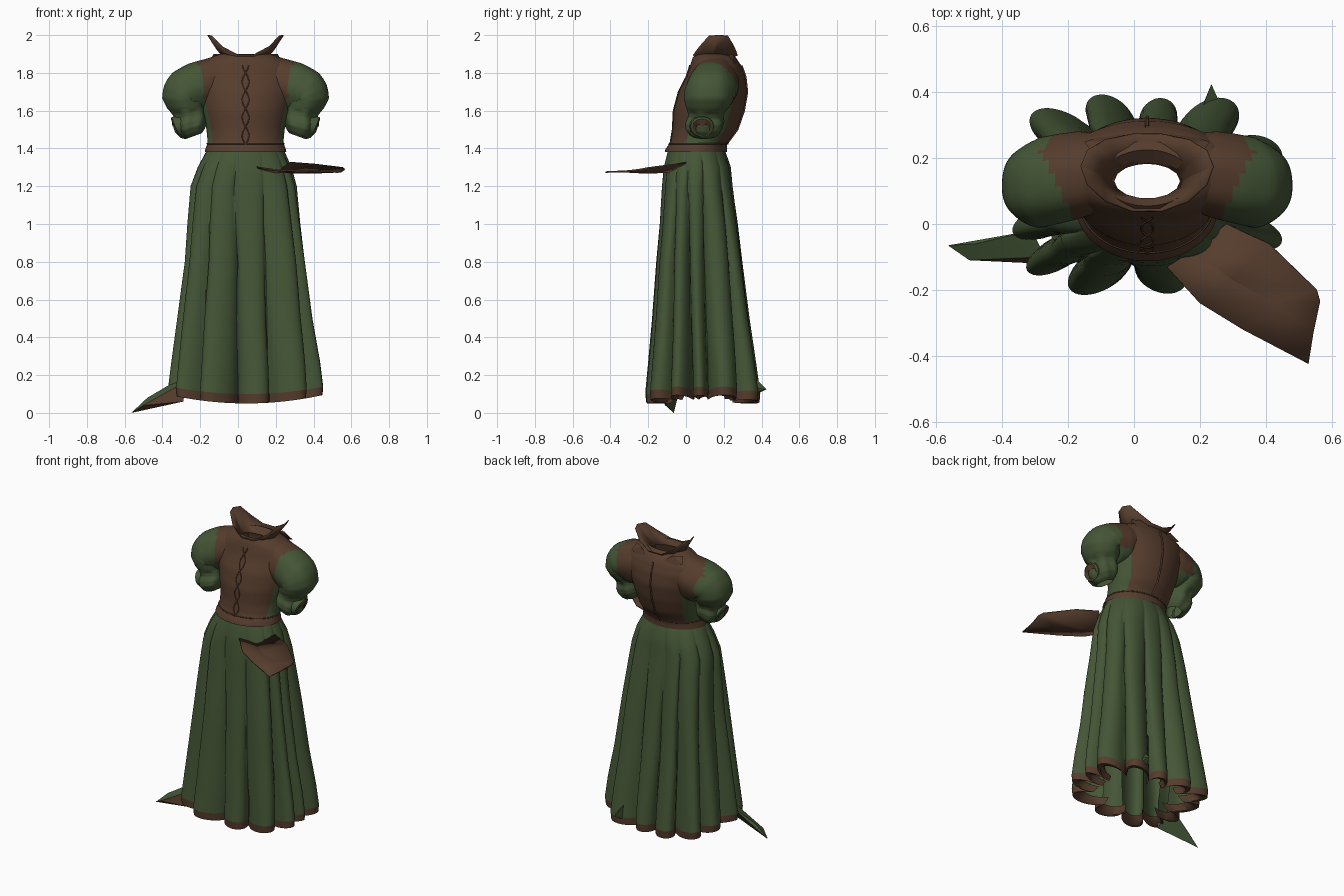
import bpy, bmesh, math
from mathutils import Vector

old = bpy.data.objects.get("Cube")
if old:
    bpy.data.objects.remove(old)

CX = 0.04  # the garment's own centre line


def material(name, rgb):
    m = bpy.data.materials.new(name)
    m.use_nodes = True
    m.diffuse_color = (*rgb, 1)
    bsdf = m.node_tree.nodes["Principled BSDF"]
    bsdf.inputs["Base Color"].default_value = (*rgb, 1)
    bsdf.inputs["Roughness"].default_value = 0.9
    return m


GREEN = material("moss green cloth", (0.059, 0.093, 0.037))
BROWN = material("brown leather", (0.092, 0.046, 0.026))


def finish(name, bm, rule=None, base=GREEN, angle=50, thick=0):
    """Turn a bmesh into an object; rule(centre, normal) picks brown faces."""
    bmesh.ops.recalc_face_normals(bm, faces=bm.faces)
    me = bpy.data.meshes.new(name)
    for f in bm.faces:
        if rule:
            f.material_index = int(rule(f.calc_center_median(), f.normal))
    bm.to_mesh(me)
    bm.free()
    me.materials.append(base)
    me.materials.append(BROWN)
    me.shade_smooth()
    me.set_sharp_from_angle(angle=math.radians(angle))
    ob = bpy.data.objects.new(name, me)
    bpy.context.collection.objects.link(ob)
    if thick:
        mod = ob.modifiers.new("thickness", 'SOLIDIFY')
        mod.thickness = thick
        mod.offset = 0


def loft(name, rings, closed=True, **kw):
    """Skin a list of point rows."""
    bm = bmesh.new()
    rows = [[bm.verts.new(p) for p in r] for r in rings]
    n = len(rows[0])
    for a, b in zip(rows, rows[1:]):
        for i in range(n if closed else n - 1):
            j = (i + 1) % n
            bm.faces.new((a[i], a[j], b[j], b[i]))
    finish(name, bm, **kw)


def hull(name, points, **kw):
    bm = bmesh.new()
    for p in points:
        bm.verts.new(p)
    bmesh.ops.convex_hull(bm, input=bm.verts)
    finish(name, bm, angle=20, **kw)


def ellipse(z, cx, cy, rx, ry, n=64, shape=lambda t: 1.0):
    pts = []
    for i in range(n):
        t = math.tau * i / n
        s = shape(t)
        pts.append(Vector((cx + rx * s * math.cos(t), cy + ry * s * math.sin(t), z)))
    return pts


def blend(table, k):
    """Interpolate a table with a descending first column."""
    for a, b in zip(table, table[1:]):
        if b[0] <= k <= a[0]:
            f = (a[0] - k) / (a[0] - b[0])
            return [p + (q - p) * f for p, q in zip(a, b)]
    return list(table[-1])


# Skirt: z, centre x, centre y, radius x, radius y, pleat depth
SKIRT = [(1.41, .04, .055, .195, .145, 0), (1.3, .035, .06, .25, .178, .06),
         (1.2, .03, .06, .283, .188, .11), (1.0, .033, .067, .3, .207, .17),
         (.8, .04, .07, .318, .226, .23), (.5, .04, .078, .358, .256, .31),
         (.25, .045, .085, .393, .285, .38), (.1, .045, .088, .41, .302, .42),
         (.05, .045, .088, .406, .298, .42)]
PLEATS = 13


def pleat(depth, z):
    """Boxy outline with broad rounded folds and deep, narrow valleys."""
    low = min(1, (1.41 - z) / .6)
    power = 2 + 2 * low

    def shape(t):
        c, s = math.cos(t), math.sin(t)
        box = (abs(c)**power + abs(s)**power)**(-1 / power)
        box *= 1 + .05 * low * max(0, -c) * abs(s)
        u = t + 0.08 * math.sin(3 * t + 1) + 0.03 * math.sin(2 * z + 5 * t)
        lobe = abs(math.cos(PLEATS * u / 2))**.42
        return box * (1 - depth * (1 - lobe) - depth * 0.06 * math.sin(4 * t + 2)**2)
    return shape


def skirt_ring(z, scale=1.0):
    _, cx, cy, rx, ry, d = blend(SKIRT, z)
    ring = ellipse(z, cx, cy, rx * scale, ry * scale, PLEATS * 20, pleat(d, z))
    drop = max(0, 1 - z / 0.5) * 0.05
    for p in ring:
        p.z += drop * min(1, ((p.x - cx) / rx)**2)
    return ring


heights = [1.41, 1.36, 1.3, 1.25, 1.2, 1.1, 1.0, .9, .8, .65, .5, .37, .25, .15, .1]
loft("skirt", [skirt_ring(z) for z in heights])
hem = [skirt_ring(.1), skirt_ring(.05), skirt_ring(.055, .92), skirt_ring(.1, .82)]
loft("skirt_hem", hem, base=BROWN)

# Bodice: z, centre y, radius x, radius y, ending at the neck hole
BODICE = [(1.9, .14, .135, .085), (1.88, .15, .19, .115), (1.84, .157, .255, .135),
          (1.78, .158, .27, .155), (1.7, .142, .255, .18), (1.6, .12, .23, .185),
          (1.5, .1, .207, .17), (1.43, .068, .2, .15), (1.4, .055, .212, .162),
          (1.37, .05, .218, .166)]


def bodice_brown(c, n):
    """Green panels run down both sides under the arms."""
    _, cy, rx, _ = blend(BODICE, c.z)
    edge = .78 if c.y > cy else .88
    return not (abs(c.x - CX) > edge * rx and 1.41 < c.z < 1.7)


levels = [1.9, 1.88, 1.86] + [1.84 - .02 * i for i in range(24)]
body = [ellipse(1.865, CX, .13, .1, .052)]
for z in levels:
    _, cy, rx, ry = blend(BODICE, z)
    body.append(ellipse(z, CX, cy, rx, ry))
loft("bodice", body, rule=bodice_brown)


def body_y(z, side):
    _, cy, _, ry = blend(BODICE, z)
    return cy + side * (ry + .002)


def cord(name, points, radius):
    cu = bpy.data.curves.new(name, 'CURVE')
    cu.dimensions = '3D'
    cu.bevel_depth = radius
    cu.bevel_resolution = 1
    sp = cu.splines.new('POLY')
    sp.points.add(len(points) - 1)
    for q, p in zip(sp.points, points):
        q.co = (*p, 1)
    cu.materials.append(BROWN)
    bpy.context.collection.objects.link(bpy.data.objects.new(name, cu))


# Crossed front laces, back seam and waist cord
zs = [1.42 + .01 * i for i in range(43)]
for s, label in ((-1, "right"), (1, "left")):
    cord("front_lace_" + label,
         [(CX + s * .018 * math.sin((z - 1.42) * 33), body_y(z, -1), z) for z in zs], .003)
cord("back_seam", [(CX, body_y(z, 1), z) for z in zs], .006)
band = ellipse(1.425, CX, .066, .203, .153)
cord("waist_cord", band + band[:1], .004)

# Collar: flared ring rising to a blunt wing over each shoulder
inner = ellipse(1.865, CX, .13, .102, .054, 14)
outer = ellipse(1.89, CX, .155, .2, .12, 14)
for p in outer:
    c = (p.x - CX) / .2
    p.z += .095 * min(1, 1.25 * c * c) + .015 * c**4
    p.y += .02 * c * c
middle = [a.lerp(b, .5) - Vector((0, 0, .008)) for a, b in zip(inner, outer)]
loft("collar", [inner, middle, outer], base=BROWN, angle=25, thick=.006)

# Puffed sleeves swept from shoulder to cuff:
# offset from centre line, height, centre y, downward tilt, radius, radius y
SLEEVE = [(.15, 1.75, .155, 0, .14, .12), (.21, 1.735, .148, 5, .138, .132),
          (.265, 1.72, .138, 15, .135, .135), (.315, 1.70, .128, 35, .125, .135),
          (.325, 1.68, .122, 62, .12, .132), (.328, 1.655, .12, 85, .115, .128),
          (.315, 1.62, .115, 95, .1, .115), (.3, 1.59, .108, 98, .085, .095),
          (.293, 1.57, .105, 100, .083, .092), (.293, 1.54, .1, 103, .09, .102),
          (.288, 1.51, .096, 106, .085, .1), (.28, 1.48, .095, 110, .065, .08),
          (.275, 1.465, .095, 110, .045, .06)]


def sleeve_ring(s, dx, z, cy, tilt, r, ry):
    a = math.radians(tilt)
    wave = .05 if z < 1.6 else .012
    ring = []
    for i in range(60):
        t = math.tau * i / 60
        k = 1 + wave * math.sin(6 * t + 14 * z)
        up = r * k * math.cos(t)
        ring.append((CX + s * (dx + up * math.sin(a)), cy + ry * k * math.sin(t),
                     z + up * math.cos(a)))
    return ring


def yoke(c, n):
    """The bodice leather reaches over the shoulder onto the sleeve."""
    reach = .225 + .5 * min(max(c.y - .02, 0), .2) - .8 * max(c.y - .22, 0)
    return c.z > 1.66 and abs(c.x - CX) < reach


for s, label in ((-1, "right"), (1, "left")):
    rings = []
    for a, b in zip(SLEEVE, SLEEVE[1:]):
        for f in (0, .25, .5, .75):
            rings.append(sleeve_ring(s, *[p + (q - p) * f for p, q in zip(a, b)]))
    rings.append(sleeve_ring(s, *SLEEVE[-1]))
    loft("sleeve_" + label, rings, rule=yoke)

    # Gathered cuff opening outwards, with a brown lining
    def cuff_ring(dx, r):
        return [(CX + s * (dx + .02 * math.sin(t)), .085 + r * math.cos(t),
                 1.515 + r * .85 * math.sin(t))
                for t in (math.tau * i / 14 for i in range(14))]
    loft("cuff_" + label, [cuff_ring(.33, .07), cuff_ring(.372, .062), cuff_ring(.376, .05)])
    loft("cuff_lining_" + label, [cuff_ring(.376, .05), cuff_ring(.37, .03),
                                  cuff_ring(.368, .001)], base=BROWN)

    # Small stiff folds behind the collar
    hull("back_fold_" + label,
         [(CX + s * x, y, z) for x, y, z in ((.07, .27, 1.87), (.12, .25, 1.9),
          (.17, .22, 1.9), (.19, .25, 1.86), (.1, .28, 1.82))], base=BROWN)

# Loose leather flap at the left hip
flap = [[(.10, -.13, 1.3), (.18, -.08, 1.275), (.28, 0, 1.325)],
        [(.2, -.24, 1.285), (.3, -.17, 1.272), (.41, -.06, 1.315)],
        [(.33, -.32, 1.28), (.43, -.24, 1.272), (.555, -.2, 1.297)],
        [(.53, -.425, 1.275), (.545, -.33, 1.277), (.565, -.235, 1.29)]]
loft("hip_flap", flap, closed=False, base=BROWN, angle=20, thick=.008)

# Pulled-out points of the hem, at the right and at the back
hull("hem_point_right",
     [(-.565, -.065, 0), (-.5, -.11, .04), (-.48, -.06, .08),
      (-.29, -.12, .06), (-.31, -.02, .18), (-.27, -.1, .17)],
     rule=lambda c, n: n.y < -.2 and n.z < .6)
hull("hem_point_back", [(.19, .29, .18), (.27, .33, .1), (.235, .425, .125),
                        (.255, .38, .13), (.21, .36, .19), (.2, .34, .08)])
